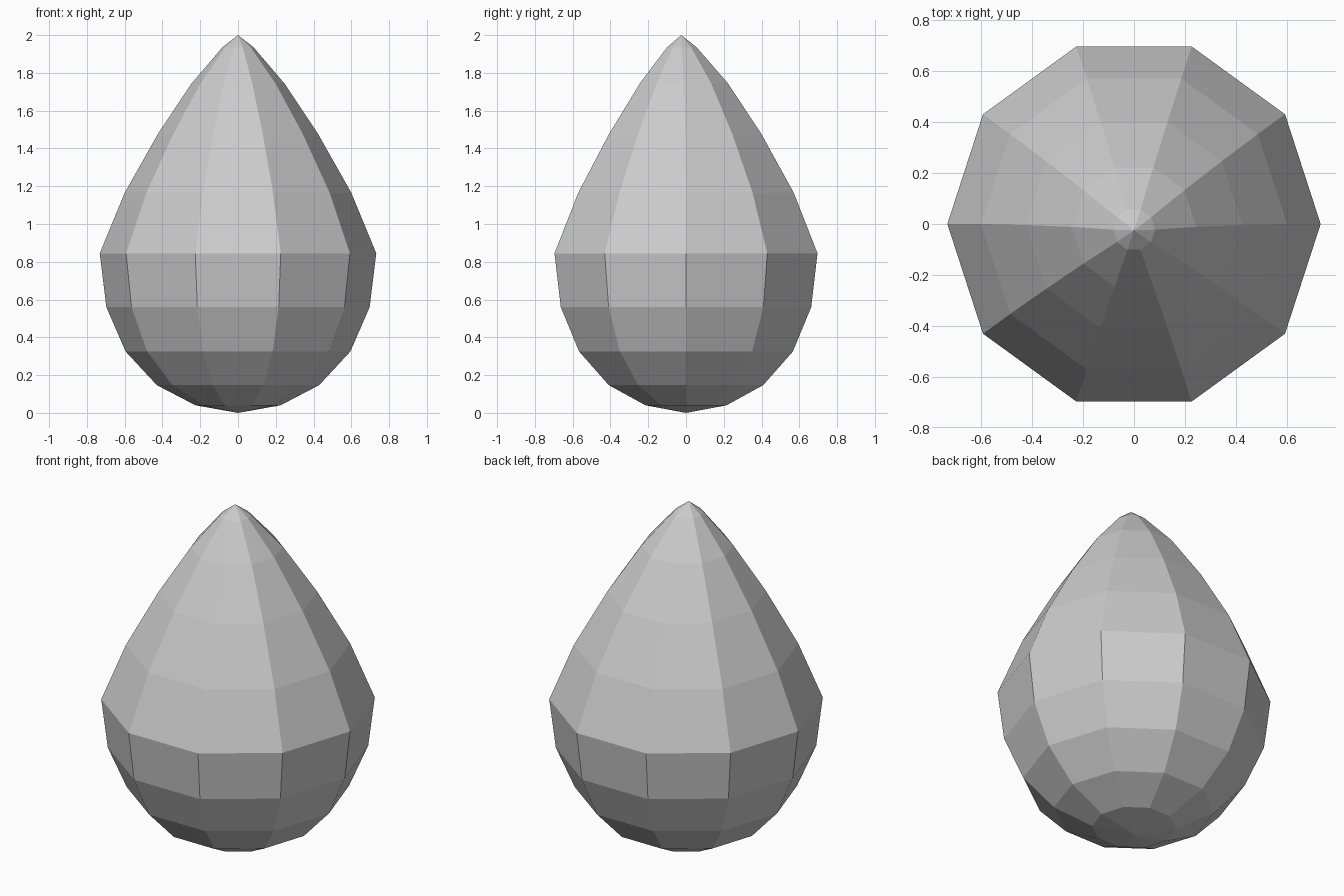
import bpy, bmesh
from math import cos, sin, tau

if "Cube" in bpy.data.objects:
    bpy.data.objects.remove(bpy.data.objects["Cube"])

SIDES = 10
# ring profile: radius, height, y offset (the tip leans slightly forward)
RINGS = [(0.225, 0.04, 0), (0.43, 0.147, 0), (0.595, 0.325, 0), (0.697, 0.56, 0),
         (0.732, 0.845, 0), (0.60, 1.165, 0), (0.425, 1.475, -0.004),
         (0.245, 1.745, -0.011), (0.083, 1.935, -0.022)]

bm = bmesh.new()

# stacked ten-sided rings
loops = [[bm.verts.new((r * cos(tau * i / SIDES), r * sin(tau * i / SIDES) + dy, z))
          for i in range(SIDES)] for r, z, dy in RINGS]
for low, high in zip(loops, loops[1:]):
    for i in range(SIDES):
        j = (i + 1) % SIDES
        bm.faces.new((low[i], low[j], high[j], high[i]))

# bottom point and tip fans
bottom = bm.verts.new((0, 0, 0))
tip = bm.verts.new((0, -0.025, 2))
for i in range(SIDES):
    j = (i + 1) % SIDES
    bm.faces.new((bottom, loops[0][j], loops[0][i]))
    bm.faces.new((tip, loops[-1][i], loops[-1][j]))

bmesh.ops.recalc_face_normals(bm, faces=bm.faces)
mesh = bpy.data.meshes.new("teardrop")
bm.to_mesh(mesh)
bm.free()
bpy.context.collection.objects.link(bpy.data.objects.new("teardrop", mesh))
